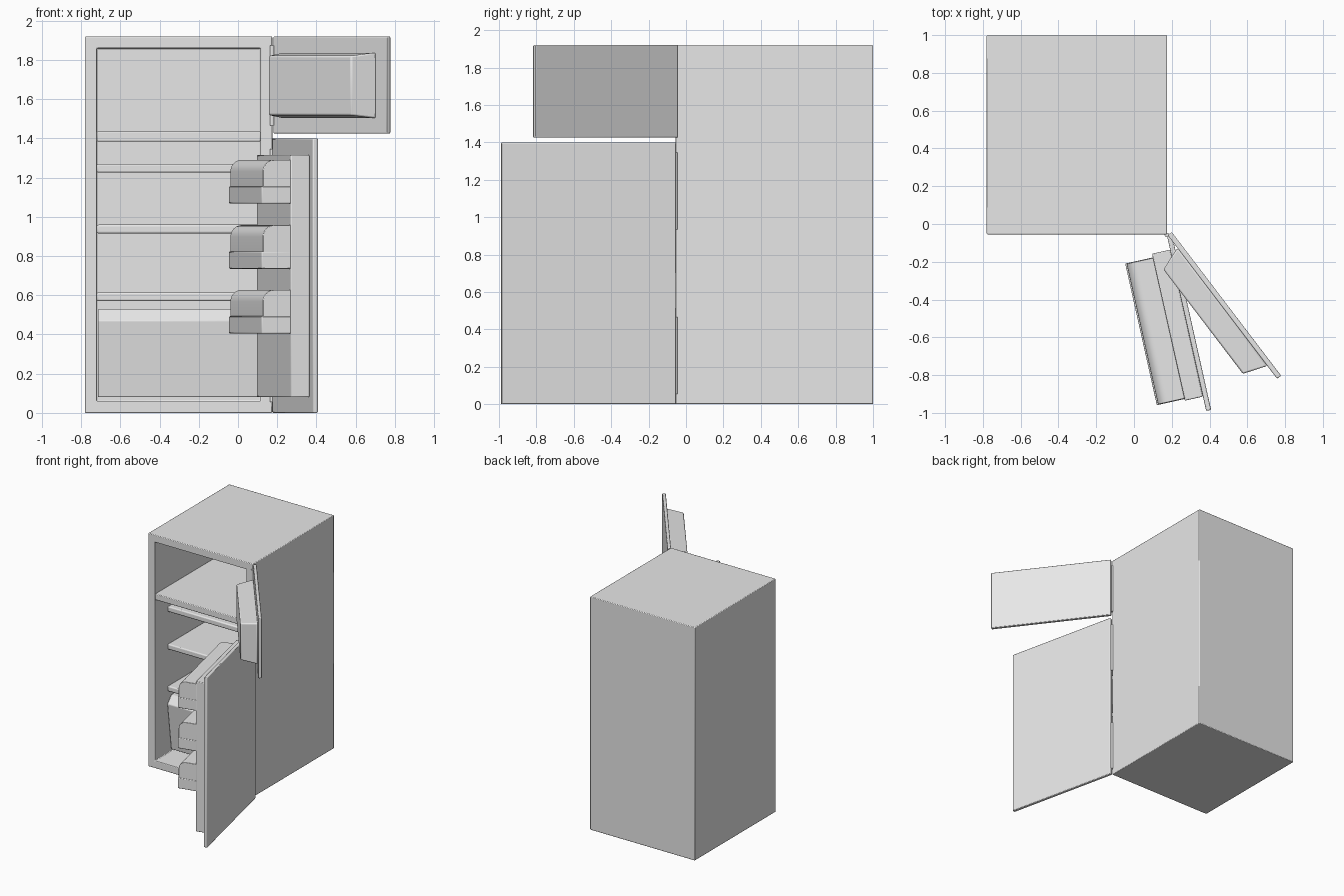
import bpy, bmesh, math
from mathutils import Matrix, Vector

cube = bpy.data.objects.get("Cube")
if cube:
    bpy.data.objects.remove(cube, do_unlink=True)

grey = bpy.data.materials.new("light_grey")
grey.use_nodes = True
grey.diffuse_color = (0.8, 0.8, 0.8, 1)
grey.node_tree.nodes["Principled BSDF"].inputs["Base Color"].default_value = (0.8, 0.8, 0.8, 1)


def finish(name, bm, place=Matrix(), bevel=0.005):
    """Turn a bmesh into a placed, softly bevelled object."""
    bmesh.ops.recalc_face_normals(bm, faces=bm.faces)
    mesh = bpy.data.meshes.new(name)
    bm.to_mesh(mesh)
    bm.free()
    mesh.materials.append(grey)
    ob = bpy.data.objects.new(name, mesh)
    ob.matrix_world = place
    bpy.context.collection.objects.link(ob)
    if bevel:
        mod = ob.modifiers.new("soft_edges", "BEVEL")
        mod.width, mod.segments, mod.limit_method = bevel, 2, "ANGLE"
        mod.angle_limit = math.radians(40)
    bpy.ops.object.select_all(action="DESELECT")
    ob.select_set(True)
    bpy.context.view_layer.objects.active = ob
    bpy.ops.object.shade_smooth_by_angle(angle=math.radians(30))
    return ob


def box_mesh(lo, hi):
    lo, hi = Vector(lo), Vector(hi)
    bm = bmesh.new()
    bmesh.ops.create_cube(bm, size=1)
    for v in bm.verts:
        v.co = (lo + hi) / 2 + v.co * (hi - lo)
    return bm


def box(name, lo, hi, place=Matrix(), bevel=0.005):
    return finish(name, box_mesh(lo, hi), place, bevel)


def extrude_x(name, profile, x0, x1, place=Matrix(), bevel=0.005):
    """Extrude a (y, z) profile along x."""
    bm = bmesh.new()
    face = bm.faces.new([bm.verts.new((x0, y, z)) for y, z in profile])
    out = bmesh.ops.extrude_face_region(bm, geom=[face])["geom"]
    moved = [g for g in out if isinstance(g, bmesh.types.BMVert)]
    bmesh.ops.translate(bm, verts=moved, vec=(x1 - x0, 0, 0))
    return finish(name, bm, place, bevel)


# Cabinet: a box whose front is inset and pushed back into a cavity
LEFT, RIGHT, FRONT, BACK, TOP = -0.78, 0.175, -0.055, 1.0, 1.92
WALL = 0.06
bm = box_mesh((LEFT, FRONT, 0), (RIGHT, BACK, TOP))
front = min(bm.faces, key=lambda f: f.calc_center_median().y)
bmesh.ops.inset_region(bm, faces=[front], thickness=WALL, use_even_offset=True)
out = bmesh.ops.extrude_face_region(bm, geom=[front])["geom"]
bmesh.ops.translate(bm, verts=[g for g in out if isinstance(g, bmesh.types.BMVert)],
                    vec=(0, BACK - FRONT - 2 * WALL, 0))
if front.is_valid:
    bm.faces.remove(front)
finish("cabinet", bm)

# Divider and shelves
in_l, in_r, in_back = LEFT + WALL, RIGHT - WALL, BACK - WALL
box("freezer_divider", (in_l, FRONT + 0.003, 1.385), (in_r, in_back, 1.435))
for i, z in enumerate((0.57, 0.915, 1.225)):
    box(f"shelf_{i + 1}", (in_l, 0.11, z), (in_r, in_back, z + 0.045), bevel=0.009)

# Crisper drawer with a leaning, chamfered front
extrude_x("crisper_drawer",
          [(0.15, 0.08), (0.10, 0.47), (0.15, 0.53), (in_back, 0.53), (in_back, 0.08)],
          in_l + 0.005, in_r - 0.005)

# Doors are modelled closed around their hinge corner, then swung open
WIDTH, THICK = 0.955, 0.027


def swing(x, y, degrees):
    return Matrix.Translation((x, y, 0)) @ Matrix.Rotation(math.radians(degrees), 4, "Z")


upper = swing(0.20, -0.043, 127.3)
lower = swing(0.20, -0.052, 102.6)

# Freezer door with a tapered lining
box("freezer_door", (-WIDTH, 0, 1.425), (0, THICK, TOP), upper)
bm = box_mesh((-0.87, THICK, 1.502), (-0.085, 0.155, 1.838))
centre = Vector((-WIDTH / 2, 0, 1.67))
for v in bm.verts:
    if v.co.y > 0.1:
        v.co.x = centre.x + (v.co.x - centre.x) * 0.885
        v.co.z = centre.z + (v.co.z - centre.z) * 0.90
finish("freezer_door_lining", bm, upper, 0.008)

# Main door with a raised lining
box("main_door", (-WIDTH, 0, 0), (0, THICK, 1.40), lower)
box("main_door_lining", (-0.877, THICK, 0.08), (-0.08, 0.125, 1.315), lower)

# Door bins: a deeper tray with a rounded hood above
for i, z in enumerate((0.405, 0.735, 1.068)):
    box(f"bin_tray_{i + 1}", (-0.868, 0.12, z), (-0.1, 0.275, z + 0.088), lower)
    radius, y_out, z_top = 0.06, 0.268, z + 0.223
    arc = [(y_out - radius + radius * math.cos(a), z_top - radius + radius * math.sin(a))
           for a in (math.pi / 2 * k / 6 for k in range(7))]
    extrude_x(f"bin_hood_{i + 1}",
              [(0.12, z + 0.08), (y_out, z + 0.08)] + arc + [(0.12, z_top)],
              -0.866, -0.102, lower, 0.003)

# Hinge pins
for name, z in (("freezer_hinge", 1.465), ("main_hinge_top", 0.935), ("main_hinge_bottom", 0.055)):
    bm = bmesh.new()
    bmesh.ops.create_cone(bm, cap_ends=True, segments=16, radius1=0.012, radius2=0.012, depth=0.41)
    finish(name, bm, Matrix.Translation((0.174, -0.058, z + 0.205)), 0)
